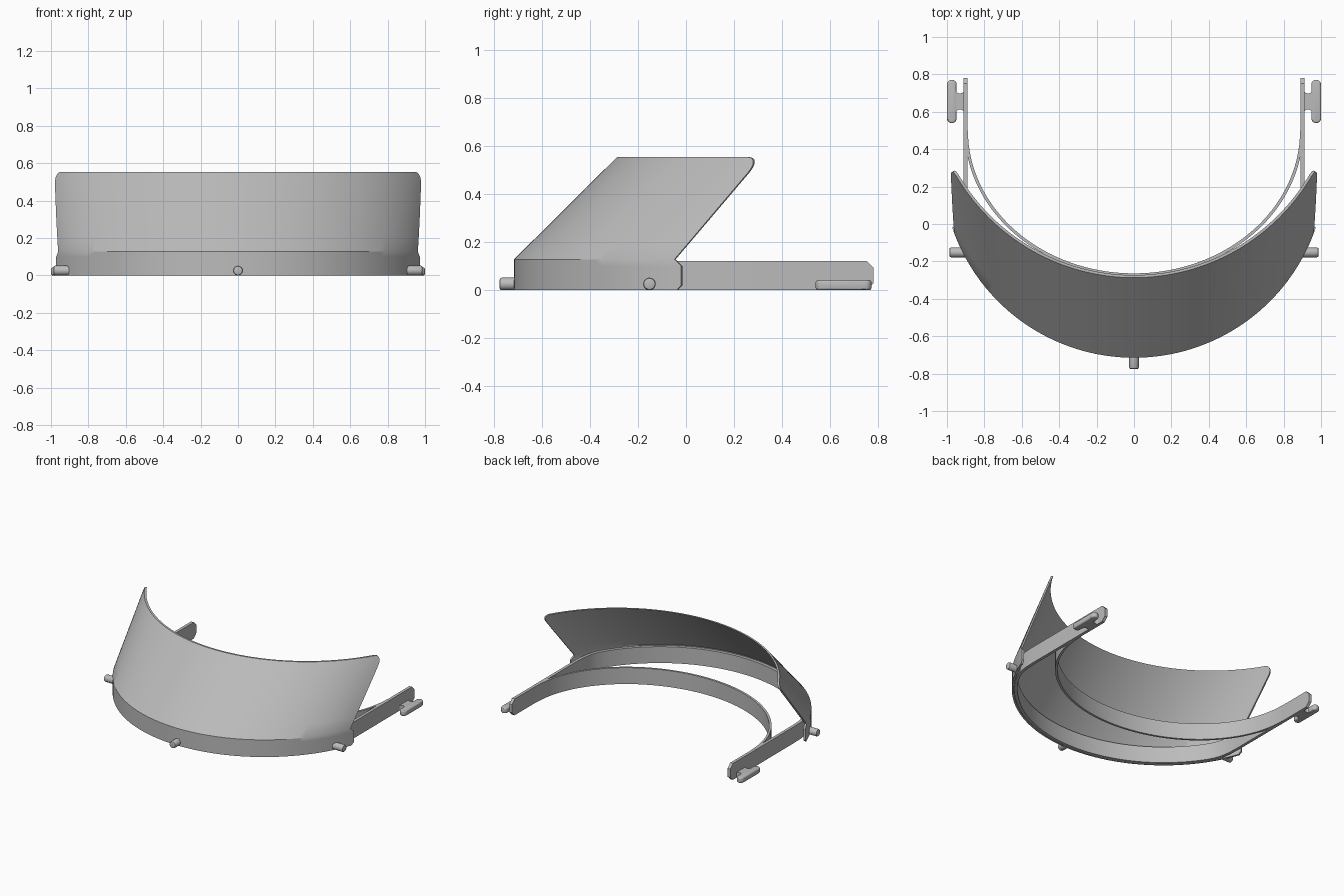
import bpy, bmesh, math

if "Cube" in bpy.data.objects:
    bpy.data.objects.remove(bpy.data.objects["Cube"])

grey = bpy.data.materials.new("light grey")
grey.diffuse_color = (0.5, 0.5, 0.5, 1)
grey.use_nodes = True
grey.node_tree.nodes["Principled BSDF"].inputs["Base Color"].default_value = grey.diffuse_color


def finish(name, bm, bevel=0):
    bmesh.ops.recalc_face_normals(bm, faces=bm.faces)
    me = bpy.data.meshes.new(name)
    bm.to_mesh(me)
    bm.free()
    ob = bpy.data.objects.new(name, me)
    bpy.context.collection.objects.link(ob)
    me.materials.append(grey)
    bpy.ops.object.select_all(action='DESELECT')
    bpy.context.view_layer.objects.active = ob
    ob.select_set(True)
    if bevel:
        m = ob.modifiers.new("bevel", 'BEVEL')
        m.width, m.segments, m.limit_method = bevel, 3, 'ANGLE'
        m.angle_limit = math.radians(50)
        bpy.ops.object.modifier_apply(modifier=m.name)
    bpy.ops.object.shade_smooth_by_angle(angle=math.radians(30))
    return ob


def ribbon(name, path, thick, zrange):
    """Upright band of constant thickness that follows a flat path."""
    bm = bmesh.new()
    rings = []
    for i, (x, y) in enumerate(path):
        a, b = path[max(i - 1, 0)], path[min(i + 1, len(path) - 1)]
        dx, dy = b[0] - a[0], b[1] - a[1]
        s = thick / 2 / math.hypot(dx, dy)
        nx, ny = -dy * s, dx * s
        z0, z1 = zrange(y)
        rings.append([bm.verts.new(p) for p in (
            (x + nx, y + ny, z0), (x - nx, y - ny, z0),
            (x - nx, y - ny, z1), (x + nx, y + ny, z1))])
    for r, s in zip(rings, rings[1:]):
        for k in range(4):
            bm.faces.new((r[k], r[(k + 1) % 4], s[(k + 1) % 4], s[k]))
    bm.faces.new(rings[0])
    bm.faces.new(rings[-1])
    return finish(name, bm)


def slab(name, outline, z0, z1, bevel=0):
    bm = bmesh.new()
    f = bm.faces.new([bm.verts.new((x, y, z0)) for x, y in outline])
    up = bmesh.ops.extrude_face_region(bm, geom=[f])['geom']
    for v in up:
        if isinstance(v, bmesh.types.BMVert):
            v.co.z = z1
    return finish(name, bm, bevel)


# Shield: upright rim, then a panel leaning back, with rounded upper corners
RIM, TOP, N, THICK = 0.128, 0.553, 64, 0.014


def shield_row(z, inset):
    k = max(0, (z - RIM) / (TOP - RIM))
    radius = 1.027 + 0.075 * k
    cy = -0.715 + 0.428 * k + radius
    if z <= RIM:                                   # clipped end of the rim
        end = -0.02 - max(0, 0.02 - z) - max(0, z - 0.1)
    else:
        end = -0.048 + 0.36 * k
    t1 = math.acos((cy - end) / radius) - inset / radius
    pts = []
    for i in range(N + 1):
        t = t1 * (2 * i / N - 1)
        pts.append([(r * math.sin(t), cy - r * math.cos(t), z)
                    for r in (radius, radius - THICK)])
    return pts


rows = [shield_row(z, 0) for z in (0, 0.02, 0.1, RIM, 0.2, 0.3, 0.4)]
C = 0.065
for i in range(9):
    a = math.pi / 2 * i / 8
    rows.append(shield_row(TOP - C + C * math.sin(a), C * (1 - math.cos(a))))
bm = bmesh.new()
grid = [[[bm.verts.new(p) for p in pair] for pair in row] for row in rows]
M = len(grid)
for j in range(M - 1):
    for i in range(N):
        for s in (0, 1):
            bm.faces.new((grid[j][i][s], grid[j][i + 1][s],
                          grid[j + 1][i + 1][s], grid[j + 1][i][s]))
border = ([(0, i) for i in range(N)] + [(j, N) for j in range(M - 1)]
          + [(M - 1, i) for i in range(N, 0, -1)] + [(j, 0) for j in range(M - 1, 0, -1)])
for (j, i), (l, k) in zip(border, border[1:] + border[:1]):
    bm.faces.new((grid[j][i][0], grid[l][k][0], grid[l][k][1], grid[j][i][1]))
finish("shield", bm)


# Frame: side arms with clipped tips running into the front arc
def arm_z(y):
    return max(0, y - 0.75), 0.122 - max(0, y - 0.75)


side = [(0.901, 0.78), (0.901, 0.75), (0.901, 0.3), (0.901, 0.02),
        (0.898, -0.06), (0.886, -0.13), (0.868, -0.18)]
arc = [(math.sin(1.0 - 2.0 * i / 56), 0.312 - math.cos(1.0 - 2.0 * i / 56))
       for i in range(57)]
ribbon("frame_with_arms", side + arc + [(-x, y) for x, y in reversed(side)],
       0.022, arm_z)

# Headband: half ellipse springing from the arms
ribbon("headband", [(0.896 * math.cos(math.pi * i / 64), 0.5 - 0.772 * math.sin(math.pi * i / 64))
                    for i in range(65)], 0.016, lambda y: (0, 0.122))


# Pegs: short round studs at the front and sides
def peg(name, start, end, radius=0.026):
    bm = bmesh.new()
    d = (end[0] - start[0], end[1] - start[1])
    length = math.hypot(*d)
    ux, uy = d[0] / length, d[1] / length
    prev = None
    for s, r in ((0, radius), (length - 0.008, radius),
                 (length - 0.002, radius - 0.003), (length, radius - 0.009)):
        ring = []
        for i in range(24):
            a = 2 * math.pi * i / 24
            w = r * math.cos(a)
            ring.append(bm.verts.new((start[0] + ux * s - uy * w, start[1] + uy * s + ux * w,
                                      radius + r * math.sin(a))))
        if prev:
            for i in range(24):
                n = (i + 1) % 24
                bm.faces.new((prev[i], prev[n], ring[n], ring[i]))
        else:
            bm.faces.new(ring)
        prev = ring
    bm.faces.new(prev)
    finish(name, bm)


peg("front_peg", (0, -0.705), (0, -0.775))

for sx, label in ((1, "right"), (-1, "left")):
    peg(label + "_peg", (sx * 0.885, -0.152), (sx * 0.987, -0.152))
    # Strap hook: rounded bar joined to the arm by a flared bridge
    bar = []
    for cy, a0 in ((0.745, 0), (0.565, math.pi)):
        bar += [(sx * (0.974 + 0.026 * math.cos(a0 + math.pi * i / 12)),
                 cy + 0.026 * math.sin(a0 + math.pi * i / 12)) for i in range(13)]
    slab(label + "_hook_bar", bar, 0, 0.042, 0.01)
    f = 0.018
    upper = [(0.93 - f * 1.1 * math.cos(a) if a < math.pi / 2 else 0.932 - f * 1.1 * math.cos(a),
              0.698 + f * (1 - math.sin(a)))
             for a in (math.pi * i / 12 for i in range(13))]
    lower = [(x, 1.31 - y) for x, y in reversed(upper)]
    outline = [(0.9, upper[0][1])] + upper + [(0.96, upper[-1][1]), (0.96, lower[0][1])] \
        + lower + [(0.9, lower[-1][1])]
    slab(label + "_hook_bridge", [(sx * x, y) for x, y in outline], 0, 0.04)
